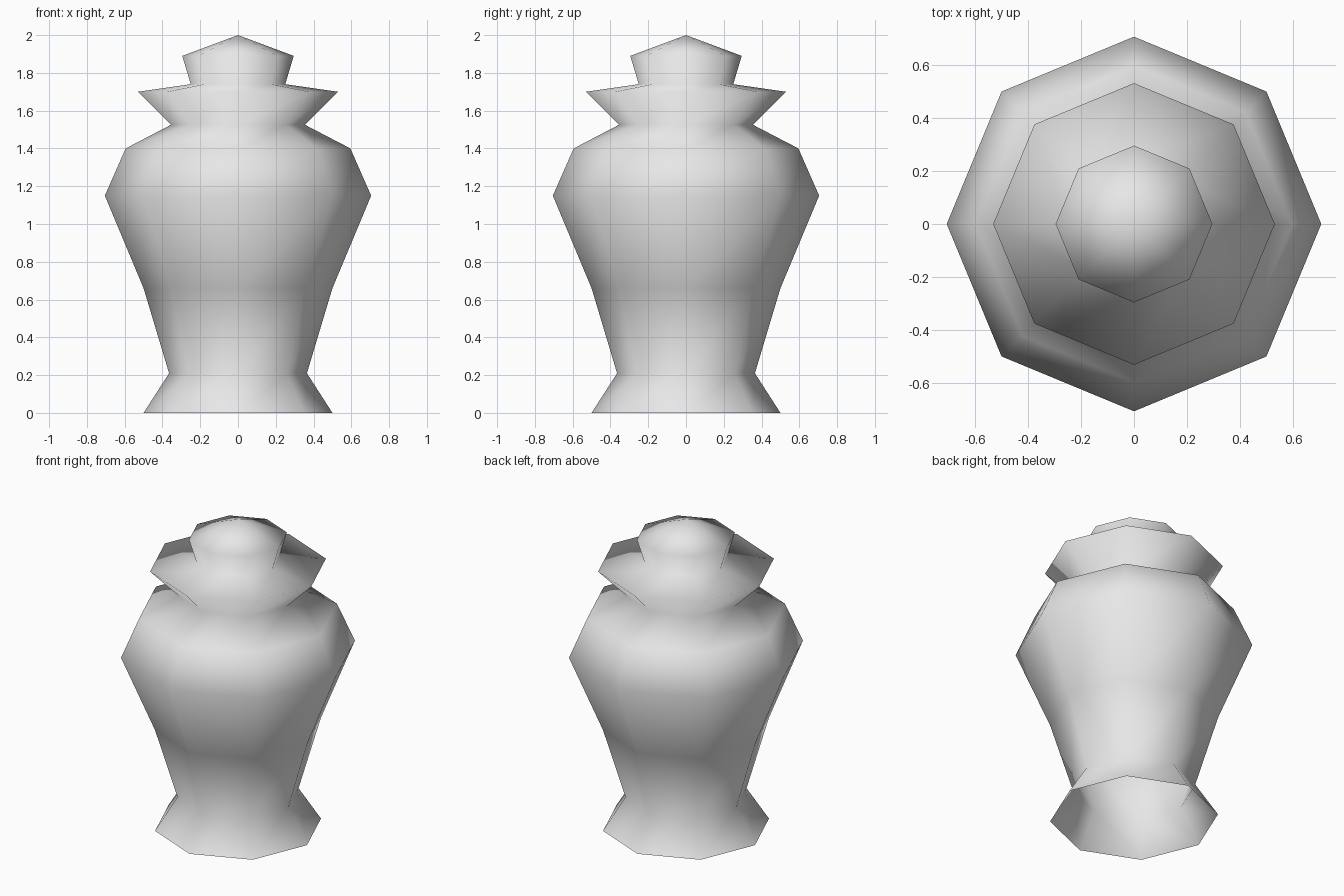
import bpy, bmesh, math

if "Cube" in bpy.data.objects:
    bpy.data.objects.remove(bpy.data.objects["Cube"])

SIDES = 8

# Half profile (radius, height) from the open foot up to the lid's rim
PROFILE = [
    (0.50, 0.00),   # foot
    (0.365, 0.21),  # waist
    (0.50, 0.66),   # lower body
    (0.705, 1.15),  # belly
    (0.595, 1.40),  # shoulder
    (0.355, 1.525), # neck
    (0.53, 1.70),   # flared rim
    (0.25, 1.74),   # knob base
    (0.295, 1.89),  # knob edge
]
TIP = 2.0

clay = bpy.data.materials.new("grey clay")
clay.diffuse_color = (0.8, 0.8, 0.8, 1)
clay.use_nodes = True
clay.node_tree.nodes["Principled BSDF"].inputs["Base Color"].default_value = clay.diffuse_color

bm = bmesh.new()

# One ring of corners per profile point
rings = []
for r, z in PROFILE:
    angles = [2 * math.pi * i / SIDES for i in range(SIDES)]
    rings.append([bm.verts.new((r * math.cos(a), r * math.sin(a), z)) for a in angles])

# Walls between neighbouring rings
for low, high in zip(rings, rings[1:]):
    for i in range(SIDES):
        j = (i + 1) % SIDES
        bm.faces.new((low[i], low[j], high[j], high[i]))

# Pointed top of the knob
tip = bm.verts.new((0, 0, TIP))
for i in range(SIDES):
    bm.faces.new((rings[-1][i], rings[-1][(i + 1) % SIDES], tip))

# The whole surface is shaded smooth
for f in bm.faces:
    f.smooth = True

mesh = bpy.data.meshes.new("urn")
bm.to_mesh(mesh)
bm.free()
mesh.materials.append(clay)
urn = bpy.data.objects.new("urn", mesh)
bpy.context.collection.objects.link(urn)
